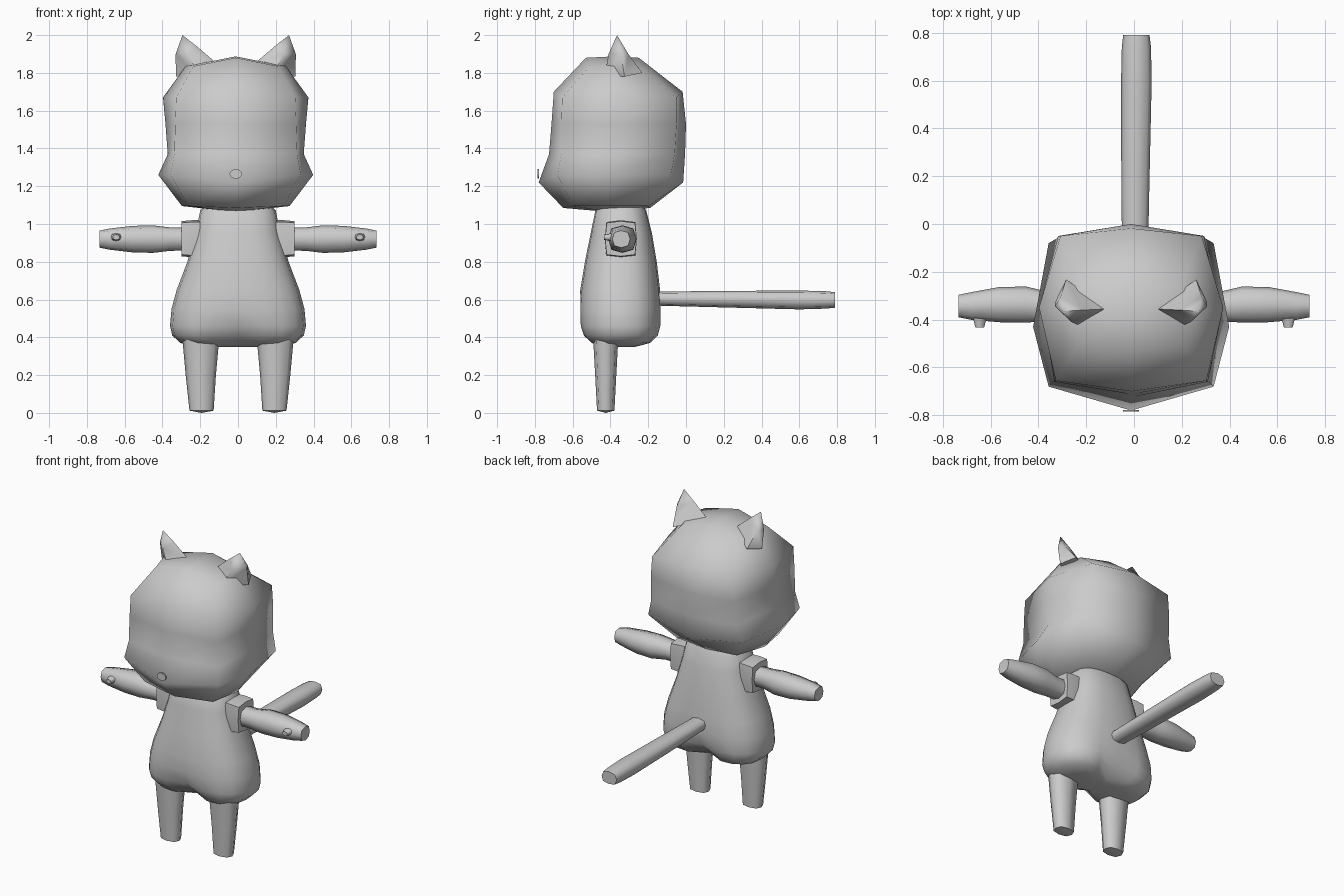
import bpy, bmesh, math
from mathutils import Vector

grey = bpy.data.materials.new("plain grey")
grey.diffuse_color = (0.6, 0.6, 0.6, 1)


def loft(name, rings, tip0=None, tip1=None, angle=65):
    """Skin a list of closed rings; ends close on a tip point or a flat cap."""
    bm = bmesh.new()
    vs = [[bm.verts.new(p) for p in r] for r in rings]
    n = len(vs[0])
    for a, b in zip(vs, vs[1:]):
        for i in range(n):
            j = (i + 1) % n
            bm.faces.new((a[i], a[j], b[j], b[i]))
    for ring, tip in ((vs[0], tip0), (vs[-1], tip1)):
        if tip is None:
            bm.faces.new(ring)
        else:
            t = bm.verts.new(tip)
            for i in range(n):
                bm.faces.new((ring[i], ring[(i + 1) % n], t))
    bmesh.ops.recalc_face_normals(bm, faces=bm.faces)
    me = bpy.data.meshes.new(name)
    bm.to_mesh(me)
    bm.free()
    me.materials.append(grey)
    me.polygons.foreach_set("use_smooth", [True] * len(me.polygons))
    me.set_sharp_from_angle(angle=math.radians(angle))
    ob = bpy.data.objects.new(name, me)
    bpy.context.collection.objects.link(ob)
    return ob


def oval(n, e):
    """Unit superellipse: e = 1 is round, smaller is boxier."""
    pts = []
    for i in range(n):
        c, s = math.cos(2 * math.pi * i / n), math.sin(2 * math.pi * i / n)
        pts.append((math.copysign(abs(c) ** e, c), math.copysign(abs(s) ** e, s)))
    return pts


def tube(name, axis, rows, n=8, e=0.75, sx=1, tip=0.0):
    """Rows are (position along axis, centre u, centre v, radius u, radius v)."""
    def place(w, u, v):
        p = {"x": (w, u, v), "y": (u, w, v), "z": (u, v, w)}[axis]
        return (p[0] * sx, p[1], p[2])
    rings = [[place(w, cu + ru * a, cv + rv * b) for a, b in oval(n, e)]
             for w, cu, cv, ru, rv in rows]
    w, cu, cv = rows[-1][:3]
    return loft(name, rings, None, place(w + tip, cu, cv))


# Head: half rings of front middle, front corner, side, back corner, back middle
HX = -0.012
head_rows = [  # z middle, z side, front y, corner x y, side x y, back x y, back y
    (1.085, 1.095, -0.65, 0.25, -0.60, 0.285, -0.40, 0.22, -0.20, -0.19),
    (1.22, 1.26, -0.78, 0.345, -0.68, 0.41, -0.43, 0.345, -0.08, -0.015),
    (1.37, 1.37, -0.725, 0.325, -0.66, 0.36, -0.38, 0.31, -0.06, -0.005),
    (1.53, 1.53, -0.712, 0.32, -0.66, 0.372, -0.37, 0.305, -0.05, 0.0),
    (1.70, 1.67, -0.70, 0.315, -0.655, 0.385, -0.35, 0.295, -0.05, -0.018),
    (1.88, 1.835, -0.53, 0.225, -0.51, 0.265, -0.38, 0.21, -0.26, -0.25),
]
rings = []
for zm, zs, yf, cx, cy, mx, my, bx, by, yb in head_rows:
    half = [(cx, cy, zs), (mx, my, zs), (bx, by, zs)]
    ring = [(0, yf, zm)] + half + [(0, yb, zm)]
    ring += [(-x, y, z) for x, y, z in reversed(half)]
    rings.append([(x + HX, y, z) for x, y, z in ring])
loft("head", rings, (HX, -0.40, 1.063), (HX, -0.39, 1.887), 75)

# Nose: thin oval plate on the muzzle
tube("nose", "y", [(-0.777, HX, 1.265, 0.033, 0.025),
                   (-0.785, HX, 1.265, 0.033, 0.025)], 12, 1)

# Ears: four-sided curved cones
base = [(0.272, -0.232, 1.80), (0.10, -0.355, 1.85),
        (0.20, -0.43, 1.79), (0.317, -0.325, 1.78)]
mid = [(0.295, -0.305, 1.90), (0.205, -0.36, 1.94),
       (0.25, -0.41, 1.90), (0.318, -0.345, 1.90)]
for side, s in (("right", 1), ("left", -1)):
    flip = lambda p: (HX + s * p[0], p[1], p[2])
    loft(side + "_ear", [[flip(p) for p in base], [flip(p) for p in mid]],
         None, flip((0.282, -0.365, 2.0)), 75)

# Body: pear shape with a groove between the two lower lobes
body_rows = [  # z, half width, front y, back y, groove depth
    (1.10, 0.17, -0.45, -0.23, 0), (1.07, 0.20, -0.48, -0.21, 0),
    (0.95, 0.225, -0.505, -0.18, 0), (0.80, 0.268, -0.535, -0.155, 0),
    (0.65, 0.325, -0.56, -0.137, 0), (0.55, 0.352, -0.568, -0.125, 0.04),
    (0.46, 0.36, -0.568, -0.125, 0.15), (0.41, 0.348, -0.555, -0.135, 0.35),
    (0.37, 0.305, -0.52, -0.17, 0.5), (0.35, 0.20, -0.44, -0.25, 0.4),
]
rings = []
for z, w, yf, yb, g in body_rows:
    ring = []
    for a, b in oval(20, 0.78):
        pinch = 1 - g * math.exp(-(a * w / 0.09) ** 2)
        ring.append((a * w, (yf + yb) / 2 + b * pinch * (yb - yf) / 2, z))
    rings.append(ring)
loft("body", rings, None, (0, -0.35, 0.36), 80)

# Limbs, mirrored left and right
for side, s in (("right", 1), ("left", -1)):
    tube(side + "_leg", "z", [(0.42, 0.197, -0.425, 0.10, 0.068),
                              (0.20, 0.197, -0.425, 0.08, 0.056),
                              (0.012, 0.193, -0.425, 0.064, 0.046)], sx=s, tip=-0.012)
    tube(side + "_sleeve", "x", [(0.20, -0.345, 0.925, 0.08, 0.095),
                                 (0.245, -0.345, 0.922, 0.085, 0.098),
                                 (0.30, -0.345, 0.922, 0.083, 0.093)], 8, 0.3, s)
    tube(side + "_arm", "x", [(0.24, -0.345, 0.92, 0.06, 0.06),
                              (0.36, -0.345, 0.92, 0.062, 0.062),
                              (0.45, -0.337, 0.92, 0.075, 0.073),
                              (0.56, -0.337, 0.92, 0.074, 0.07),
                              (0.68, -0.343, 0.92, 0.058, 0.056),
                              (0.733, -0.343, 0.92, 0.047, 0.045)], sx=s)
    tube(side + "_thumb", "y", [(-0.37, 0.645, 0.93, 0.035, 0.025),
                                (-0.433, 0.645, 0.93, 0.018, 0.014)], sx=s)

# Tail: long straight bar
tube("tail", "y", [(-0.20, 0.005, 0.605, 0.052, 0.036),
                   (0.10, 0.005, 0.603, 0.058, 0.042),
                   (0.60, 0.01, 0.598, 0.064, 0.05),
                   (0.74, 0.01, 0.598, 0.061, 0.046),
                   (0.79, 0.01, 0.598, 0.055, 0.041)])
